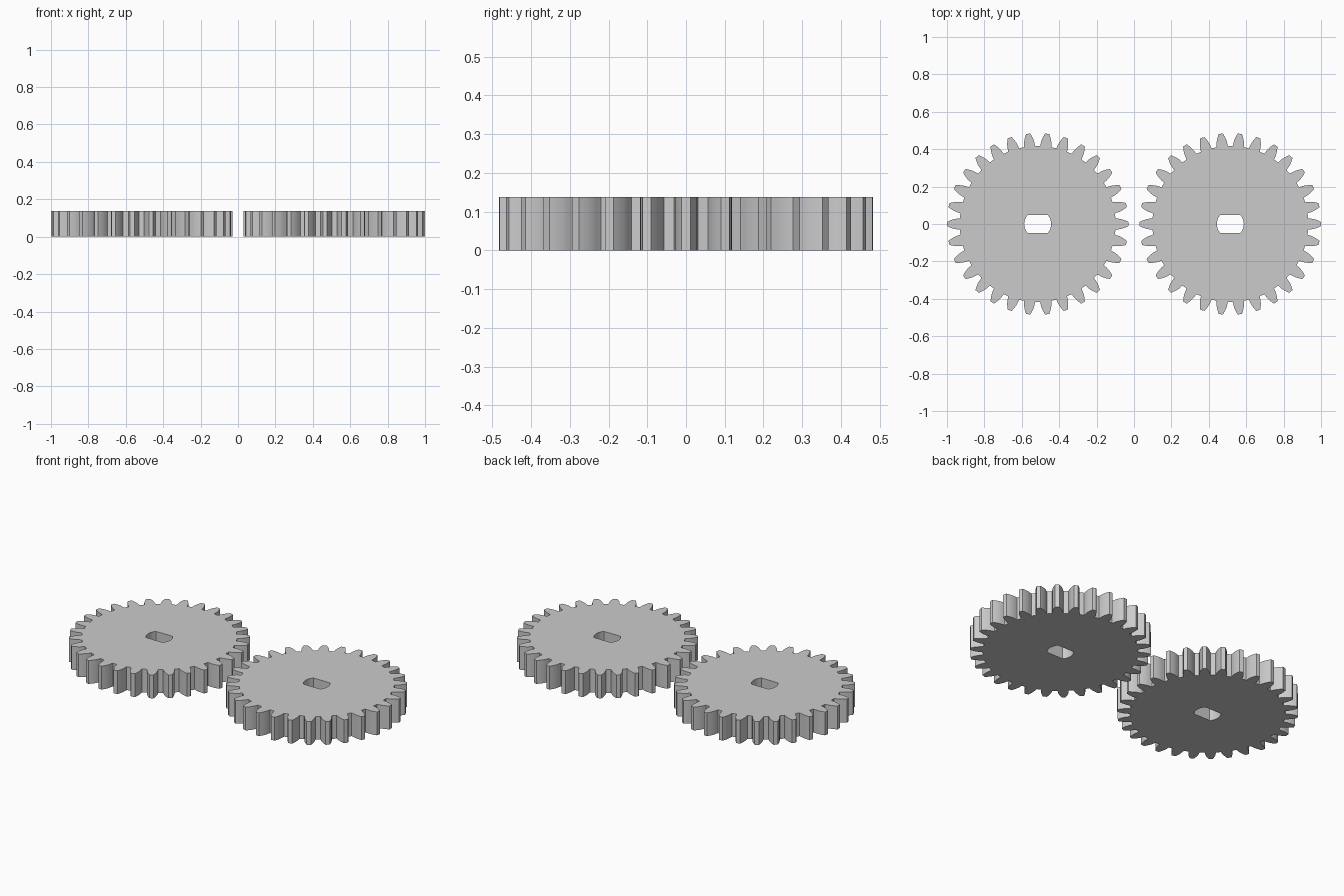
import bpy, bmesh
from math import pi, sin, cos, tan, acos, asin, radians

cube = bpy.data.objects.get("Cube")
if cube:
    bpy.data.objects.remove(cube, do_unlink=True)

TEETH = 30
OUTER = 0.485
HEIGHT = 0.138
CENTRE = 0.515
MODULE = 2 * OUTER / (TEETH + 2)
PITCH = MODULE * TEETH / 2
ROOT = PITCH - 1.25 * MODULE
PRESSURE = radians(20)
BASE = PITCH * cos(PRESSURE)

grey = bpy.data.materials.new("light grey")
grey.use_nodes = True
colour = (0.6, 0.6, 0.6, 1)
grey.diffuse_color = colour
grey.node_tree.nodes["Principled BSDF"].inputs["Base Color"].default_value = colour


def half_angle(r):
    """Half the angle an involute tooth spans at radius r."""
    a = acos(min(1, BASE / r))
    return pi / (2 * TEETH) + tan(PRESSURE) - PRESSURE - (tan(a) - a)


def tooth_outline():
    steps = 6
    flank = [(ROOT, half_angle(BASE) + 0.006)]
    for i in range(steps + 1):
        r = BASE + (OUTER - BASE) * i / steps
        flank.append((r, half_angle(r)))
    pts = []
    for k in range(TEETH):
        mid = 2 * pi * k / TEETH
        tooth = [(r, mid - a) for r, a in flank] + [(OUTER, mid)]
        tooth += [(r, mid + a) for r, a in reversed(flank)]
        pts += [(r * cos(t), r * sin(t)) for r, t in tooth]
    return pts


def shaft_hole(radius=0.072, flat=0.047, steps=8):
    """Round hole with two flat sides."""
    limit = asin(flat / radius)
    pts = []
    for start in (0, pi):
        for i in range(steps + 1):
            t = start - limit + 2 * limit * i / steps
            pts.append((radius * cos(t), radius * sin(t)))
    return pts


def make_gear(name, x):
    bm = bmesh.new()
    edges = []
    for loop in (tooth_outline(), shaft_hole()):
        vs = [bm.verts.new((px, py, 0)) for px, py in loop]
        edges += [bm.edges.new((v, vs[i - 1])) for i, v in enumerate(vs)]
    bmesh.ops.triangle_fill(bm, edges=edges, use_beauty=True, normal=(0, 0, 1))
    # Thicken the flat outline into a plate
    solid = bmesh.ops.extrude_face_region(bm, geom=bm.faces[:], use_keep_orig=True)
    top = [g for g in solid["geom"] if isinstance(g, bmesh.types.BMVert)]
    bmesh.ops.translate(bm, verts=top, vec=(0, 0, HEIGHT))
    bmesh.ops.recalc_face_normals(bm, faces=bm.faces[:])
    mesh = bpy.data.meshes.new(name)
    bm.to_mesh(mesh)
    bm.free()
    mesh.materials.append(grey)
    gear = bpy.data.objects.new(name, mesh)
    gear.location.x = x
    bpy.context.collection.objects.link(gear)
    bpy.ops.object.select_all(action='DESELECT')
    gear.select_set(True)
    bpy.context.view_layer.objects.active = gear
    bpy.ops.object.shade_smooth_by_angle(angle=radians(25))


make_gear("right_gear", -CENTRE)
make_gear("left_gear", CENTRE)
